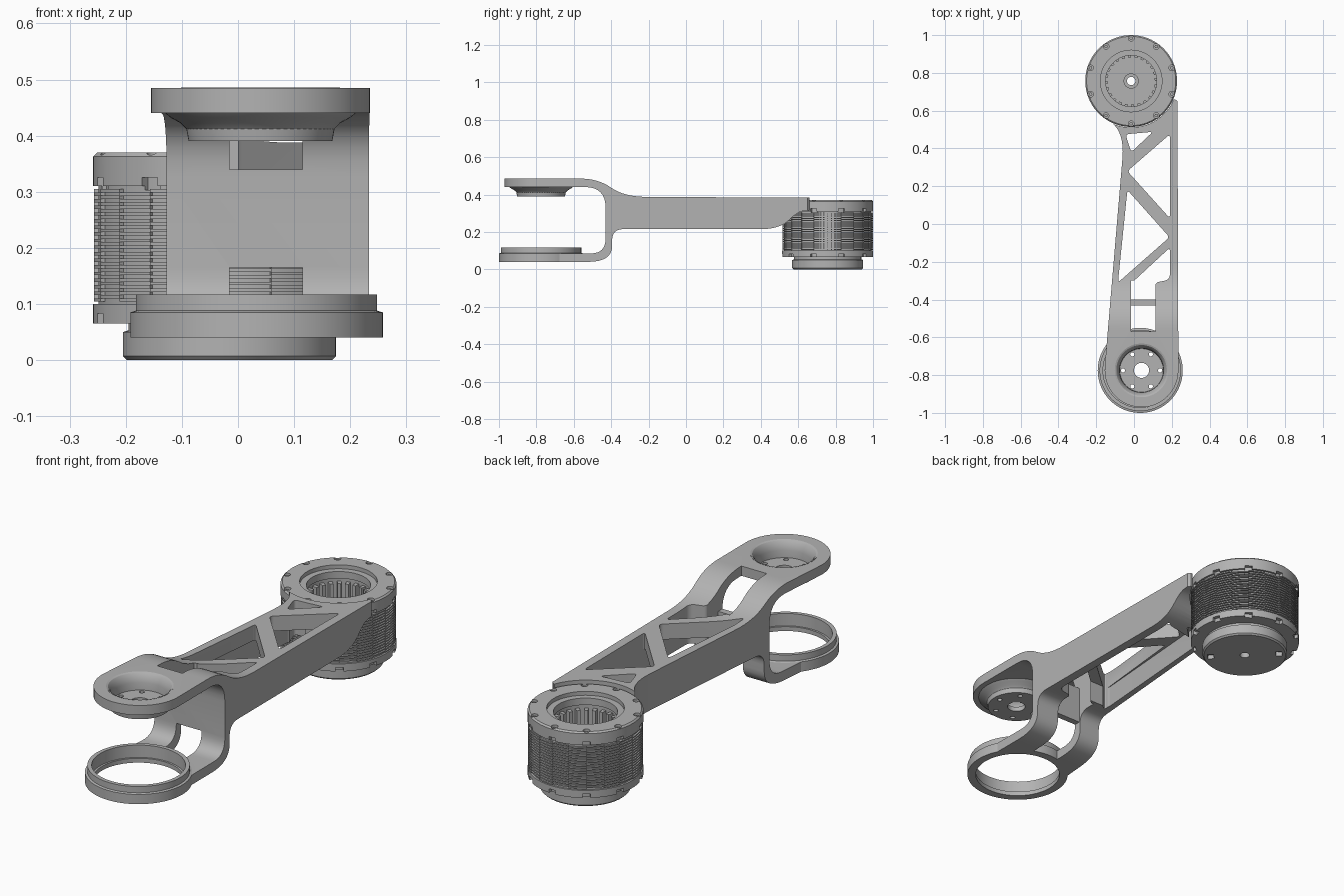
import bpy, bmesh
from math import pi, cos, sin, radians
from mathutils import Vector

old = bpy.data.objects.get("Cube")
if old:
    bpy.data.objects.remove(old)

grey = bpy.data.materials.new("machined grey")
grey.use_nodes = True
grey.diffuse_color = (0.45, 0.45, 0.45, 1)
grey.node_tree.nodes["Principled BSDF"].inputs["Base Color"].default_value = (0.45, 0.45, 0.45, 1)

MOTOR = (-0.015, 0.757)
FORK = (0.04, -0.775)
RING = (0.033, -0.775)


# ---------- helpers ----------
def finish(name, bm):
    bmesh.ops.recalc_face_normals(bm, faces=bm.faces)
    me = bpy.data.meshes.new(name)
    bm.to_mesh(me)
    bm.free()
    me.materials.append(grey)
    ob = bpy.data.objects.new(name, me)
    bpy.context.collection.objects.link(ob)
    return ob


def smooth(ob, angle=30):
    ob.data.shade_smooth()
    ob.data.set_sharp_from_angle(angle=radians(angle))


def rounded(pts, steps=8):
    """Round each (a, b, reach) corner of a closed outline."""
    out = []
    for i, (a, b, r) in enumerate(pts):
        p = Vector((a, b))
        if r == 0:
            out.append(p)
            continue
        q, s = Vector(pts[i - 1][:2]), Vector(pts[(i + 1) % len(pts)][:2])
        p0 = p + (q - p).normalized() * min(r, 0.49 * (q - p).length)
        p1 = p + (s - p).normalized() * min(r, 0.49 * (s - p).length)
        for k in range(steps + 1):
            t = k / steps
            out.append(p0 * (1 - t) ** 2 + p * 2 * t * (1 - t) + p1 * t * t)
    return out


def add_prism(bm, pts, lo, hi, axis="z"):
    place = (lambda p, h: (p[0], p[1], h)) if axis == "z" else (lambda p, h: (h, p[0], p[1]))
    low = [bm.verts.new(place(p, lo)) for p in pts]
    top = [bm.verts.new(place(p, hi)) for p in pts]
    bm.faces.new(low)
    bm.faces.new(top)
    for i in range(len(pts)):
        j = (i + 1) % len(pts)
        bm.faces.new((low[i], low[j], top[j], top[i]))


def circle(c, r, n=64):
    return [(c[0] + r * cos(2 * pi * i / n), c[1] + r * sin(2 * pi * i / n)) for i in range(n)]


def sector(c, r0, r1, a0, a1, n=4):
    ang = [radians(a0 + (a1 - a0) * i / n) for i in range(n + 1)]
    return ([(c[0] + r1 * cos(a), c[1] + r1 * sin(a)) for a in ang]
            + [(c[0] + r0 * cos(a), c[1] + r0 * sin(a)) for a in reversed(ang)])


def box(x0, x1, y0, y1):
    return [(x0, y0), (x1, y0), (x1, y1), (x0, y1)]


def prisms(name, items, axis="z"):
    bm = bmesh.new()
    for pts, lo, hi in items:
        add_prism(bm, pts, lo, hi, axis)
    return finish(name, bm)


def lathe(name, profile, c, n=96):
    """Spin a closed (radius, height) loop about a vertical axis."""
    bm = bmesh.new()
    rings = [[bm.verts.new((x, y, z)) for x, y in circle(c, r, n)] for r, z in profile]
    for k, a in enumerate(rings):
        b = rings[(k + 1) % len(rings)]
        for i in range(n):
            j = (i + 1) % n
            bm.faces.new((a[i], a[j], b[j], b[i]))
    return finish(name, bm)


def boolean(ob, other, operation="DIFFERENCE"):
    """Apply a boolean and discard the tool object."""
    mod = ob.modifiers.new("cut", "BOOLEAN")
    mod.operation, mod.solver, mod.object = operation, "EXACT", other
    dg = bpy.context.evaluated_depsgraph_get()
    me = bpy.data.meshes.new_from_object(ob.evaluated_get(dg))
    ob.modifiers.clear()
    ob.data = me
    bpy.data.objects.remove(other)


def cut(ob, *items):
    for item in items:
        boolean(ob, prisms("cutter", [item]))


# ---------- link arm: side profile crossed with plan outline ----------
side = rounded([
    (-1.05, 0.485, 0), (-0.47, 0.485, 0.09), (-0.33, 0.388, 0.12), (0.66, 0.383, 0),
    (0.66, 0.315, 0), (0.6, 0.31, 0.05), (0.5, 0.215, 0.1), (-0.395, 0.215, 0.06),
    (-0.395, 0.04, 0.13), (-0.77, 0.04, 0), (-0.77, 0.085, 0), (-0.43, 0.085, 0.08),
    (-0.43, 0.44, 0.11), (-1.05, 0.44, 0)])
arm = prisms("link_arm", [(side, -0.5, 0.5)], "x")

nose = sector(FORK, 0, 0.195, 180, 360, 32)[:33]
plan = nose + [(0.23, 0.65), (0.1, 0.76), (-0.1, 0.76)] + rounded(
    [(-0.19, 0.6, 0), (-0.05, 0.48, 0.13), (-0.15, -0.7, 0)])
boolean(arm, prisms("plan", [(plan, -0.2, 0.7)]), "INTERSECT")

# underside channel, truss windows and neck slots
channel = rounded([(-0.085, -0.285, 0.02), (0.19, -0.285, 0.02), (0.19, 0.46, 0.02), (-0.03, 0.42, 0.02)])
windows = [
    [(-0.085, -0.31, 0.02), (0.188, -0.07, 0.02), (-0.035, 0.18, 0.02)],
    [(-0.035, 0.28, 0.02), (0.19, 0.03, 0.02), (0.19, 0.475, 0.02)],
    [(-0.045, 0.475, 0.02), (-0.015, 0.38, 0.02), (0.1, 0.488, 0.02)],
    [(-0.01, -0.35, 0), (0.113, -0.35, 0), (0.113, -0.31, 0.02), (0.19, -0.295, 0.03),
     (0.19, -0.125, 0.02), (-0.01, -0.31, 0.02)],
]
slot = box(-0.015, 0.115, -0.57, -0.3)
cut(arm, (channel, 0.1, 0.315), *[(rounded(w), 0.05, 0.6) for w in windows],
    (slot, 0.34, 0.6), (slot, -0.1, 0.165), (box(-0.015, 0.115, -0.4, -0.3), 0.1, 0.6),
    (circle(MOTOR, 0.246, 96), -0.1, 0.6), (circle(FORK, 0.14), 0.3, 0.6),
    (circle(RING, 0.205), -0.1, 0.2))
smooth(arm)

# ---------- dished bearing boss in the upper fork plate ----------
boss = lathe("upper_bearing_boss", [
    (0.04, 0.39), (0.128, 0.39), (0.132, 0.412), (0.142, 0.422), (0.16, 0.432), (0.172, 0.442),
    (0.14, 0.445), (0.142, 0.486), (0.134, 0.483), (0.124, 0.47), (0.117, 0.445), (0.115, 0.412),
    (0.04, 0.412)], FORK, 64)
boolean(boss, prisms("cutter", [(circle(p, 0.011, 16), 0.3, 0.5) for p in circle(FORK, 0.098, 6)]))
smooth(boss)

# ---------- lower fork ring ----------
ring = lathe("lower_fork_ring", [
    (0.188, 0.04), (0.225, 0.04), (0.225, 0.085), (0.215, 0.088), (0.215, 0.117),
    (0.197, 0.117), (0.197, 0.06), (0.188, 0.06)], RING)
smooth(ring)

# ---------- motor housing ----------
housing = lathe("motor_housing", [
    (0.022, 0.0), (0.183, 0.0), (0.19, 0.007), (0.19, 0.05), (0.18, 0.053), (0.18, 0.065),
    (0.243, 0.065), (0.243, 0.1), (0.234, 0.1), (0.234, 0.31), (0.243, 0.31), (0.243, 0.363),
    (0.236, 0.37), (0.163, 0.37), (0.163, 0.352), (0.135, 0.352), (0.135, 0.32), (0.15, 0.32),
    (0.15, 0.1), (0.04, 0.1), (0.04, 0.13), (0.022, 0.13)], MOTOR)
bolt_spots = [(MOTOR[0] + 0.226 * cos(a), MOTOR[1] + 0.226 * sin(a))
              for a in (radians(90 + 36 * i) for i in range(10))]
notches = [(circle(p, 0.015, 16), 0.35, 0.4) for p in bolt_spots]
for i in range(10):
    wedge = sector(MOTOR, 0.226, 0.26, 86 + 36 * i, 94 + 36 * i)
    notches += [(wedge, 0.303, 0.325), (wedge, 0.055, 0.083)]
for a in (135, 315):
    notches.append((sector(MOTOR, 0.14, 0.168, a - 7, a + 7), -0.02, 0.02))
boolean(housing, prisms("cutter", notches))
smooth(housing)

# cap screws in the top notches
screws = prisms("flange_screws", [(circle(p, 0.009, 12), 0.34, 0.362) for p in bolt_spots])
smooth(screws)

# staggered cooling fins around the housing
fins = []
for s in range(20):
    for k in range(17):
        z = 0.104 + 0.0118 * (k + 0.5 * (s % 2))
        fins.append((sector(MOTOR, 0.23, 0.242, 18 * s, 18 * s + 18), z, z + 0.006))
smooth(prisms("cooling_fins", fins))

# winding ribs inside the bore
smooth(prisms("winding_ribs", [(sector(MOTOR, 0.125, 0.152, 15 * i, 15 * i + 7, 2), 0.1, 0.3)
                               for i in range(24)]))
